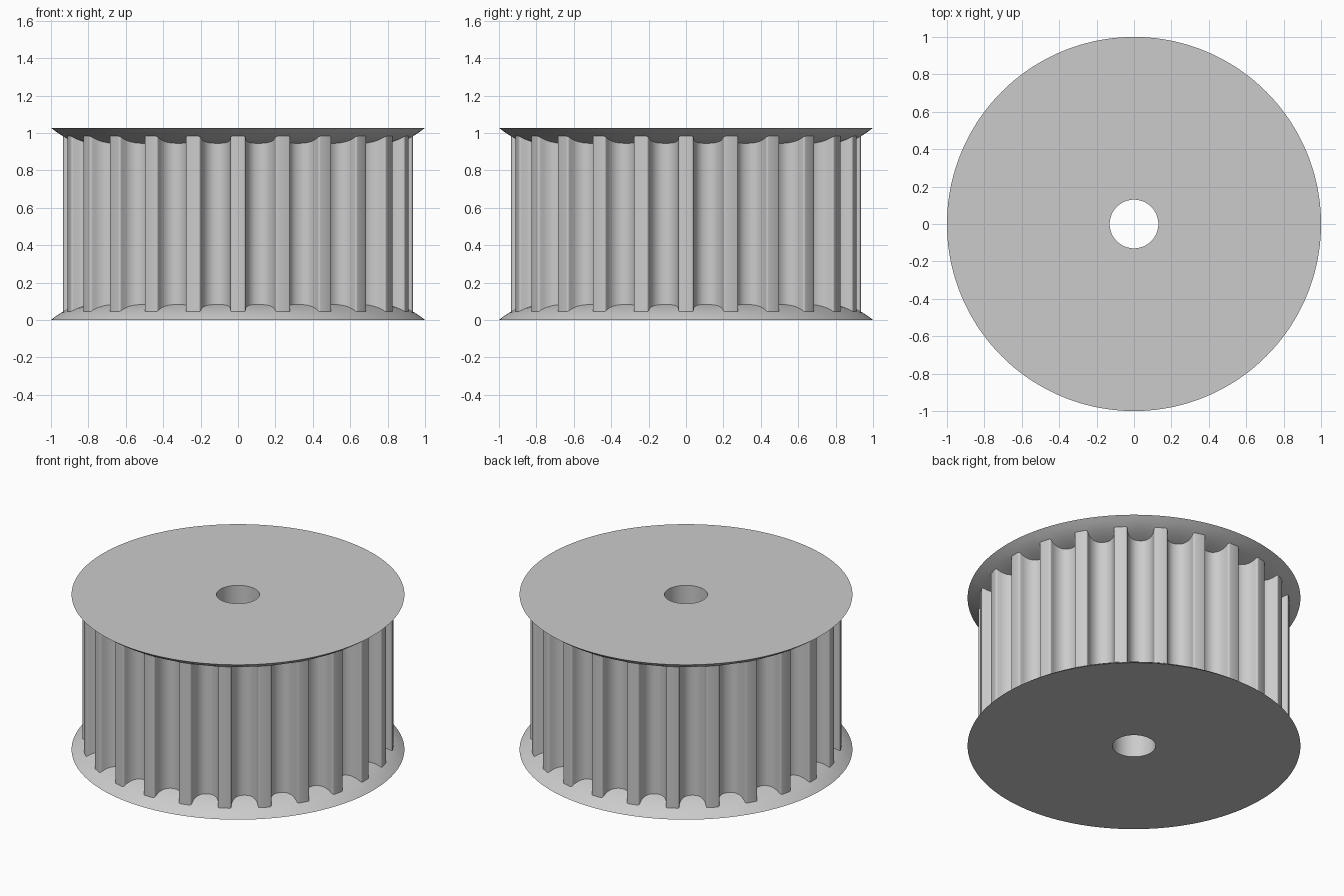
import bpy
import bmesh
from math import sin, cos, pi, radians

cube = bpy.data.objects.get("Cube")
if cube:
    bpy.data.objects.remove(cube)

TEETH = 24
HEIGHT = 1.027
RIM_R, TIP_R, ROOT_R, BORE_R = 1.0, 0.935, 0.83, 0.13
DISH_R = 0.945          # flange ring just outside the teeth
TOOTH_HALF = 0.041      # half the tooth width
FILLET = 0.011          # rounding of the tooth corners
FILLET_STEPS, ARC_STEPS = 4, 18

# Single grey material
grey = bpy.data.materials.new("light_grey_metal")
grey.use_nodes = True
colour = (0.6, 0.6, 0.6, 1)
grey.diffuse_color = colour
grey.node_tree.nodes["Principled BSDF"].inputs["Base Color"].default_value = colour


def tooth_profile():
    """Polar (angle, radius) outline: round-cornered teeth, deep U grooves."""
    pitch = 2 * pi / TEETH
    shoulder = TIP_R - FILLET
    corner = []
    for i in range(FILLET_STEPS + 1):
        t = pi / 2 * i / FILLET_STEPS
        corner.append(((TOOTH_HALF - FILLET * (1 - sin(t))) / TIP_R,
                       shoulder + FILLET * cos(t)))
    half_groove = pitch / 2 - TOOTH_HALF / TIP_R
    points = []
    for tooth in range(TEETH):
        a = tooth * pitch
        points += [(a - da, r) for da, r in reversed(corner)]
        points.append((a, TIP_R))
        points += [(a + da, r) for da, r in corner]
        for i in range(1, ARC_STEPS):
            t = pi * i / ARC_STEPS
            side = 1 if cos(t) > 0 else -1
            across = side * abs(cos(t)) ** 0.9
            points.append((a + pitch / 2 - half_groove * across,
                           shoulder - (shoulder - ROOT_R) * sin(t) ** 0.9))
    return points


def dish(r):
    """Flange thickness, rising in a shallow curve inward from the rim."""
    inward = RIM_R - r
    return 0.81 * inward - 1.9 * inward ** 2


def add_ring(bm, coords):
    return [bm.verts.new((r * cos(a), r * sin(a), z)) for a, r, z in coords]


profile = tooth_profile()

# Flange underside circles, from the knife-edge rim in to the tooth outline
flange = [
    [(a, RIM_R) for a, r in profile],
    [(a, (RIM_R + DISH_R) / 2) for a, r in profile],
    [(a, DISH_R) for a, r in profile],
    [(a, (DISH_R + r) / 2) for a, r in profile],
    profile,
]

# Rings from lower bore edge, out over the flange, up the teeth and back
bm = bmesh.new()
rings = [add_ring(bm, [(a, BORE_R, 0) for a, r in profile])]
rings += [add_ring(bm, [(a, r, dish(r)) for a, r in ring]) for ring in flange]
rings += [add_ring(bm, [(a, r, HEIGHT - dish(r)) for a, r in ring])
          for ring in reversed(flange)]
rings.append(add_ring(bm, [(a, BORE_R, HEIGHT) for a, r in profile]))

# Loft the rings into one closed body with a through bore
count = len(profile)
for k, lower in enumerate(rings):
    upper = rings[(k + 1) % len(rings)]
    for i in range(count):
        j = (i + 1) % count
        bm.faces.new((lower[i], lower[j], upper[j], upper[i]))
bmesh.ops.recalc_face_normals(bm, faces=bm.faces)

mesh = bpy.data.meshes.new("toothed_pulley")
bm.to_mesh(mesh)
bm.free()
mesh.materials.append(grey)
pulley = bpy.data.objects.new("toothed_pulley", mesh)
bpy.context.collection.objects.link(pulley)

# Smooth curved walls, keep the flange rims crisp
bpy.ops.object.select_all(action='DESELECT')
pulley.select_set(True)
bpy.context.view_layer.objects.active = pulley
bpy.ops.object.shade_smooth_by_angle(angle=radians(30))
